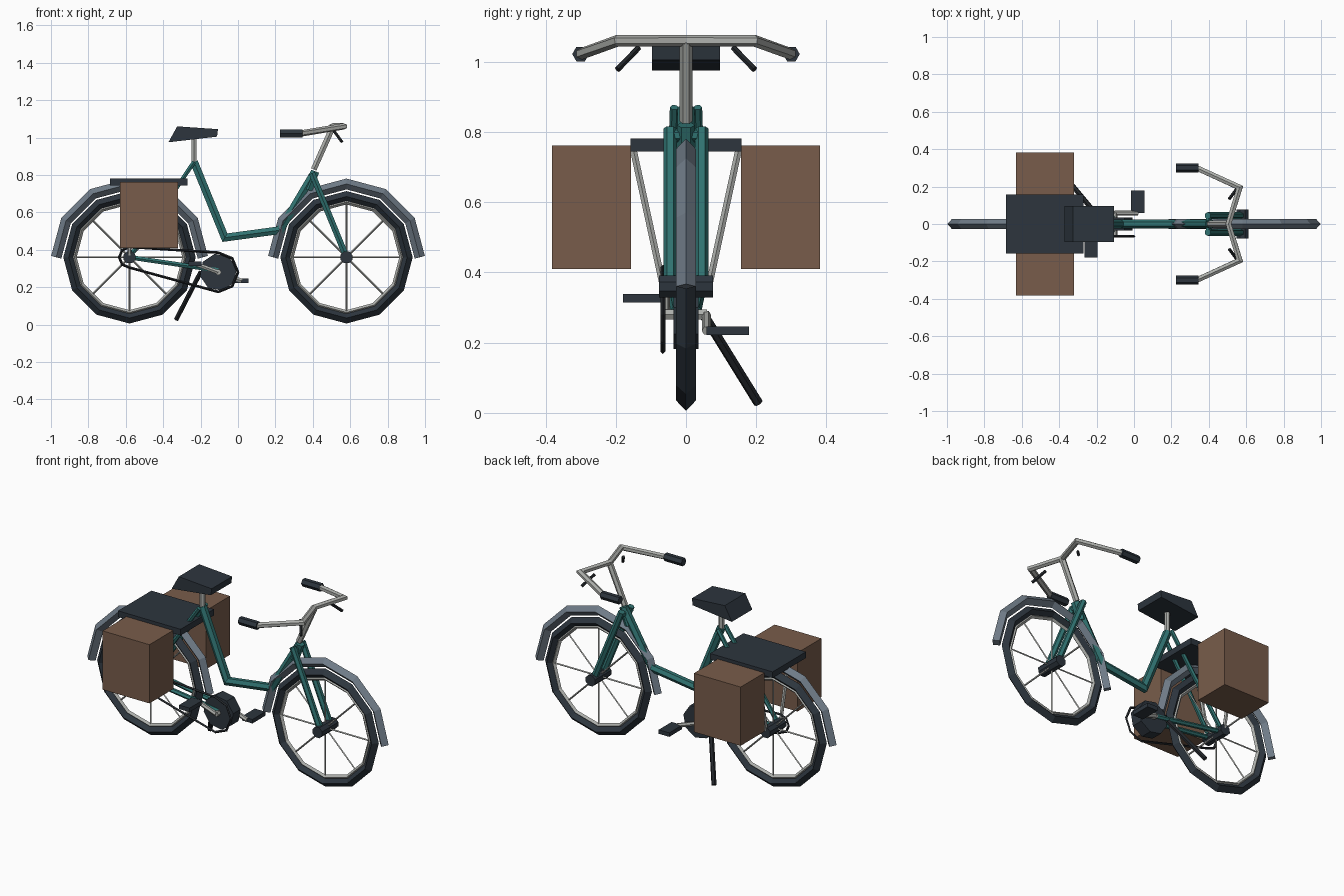
import bpy, bmesh
from math import sin, cos, tau, radians
from mathutils import Vector

if "Cube" in bpy.data.objects:
    bpy.data.objects.remove(bpy.data.objects["Cube"], do_unlink=True)


def material(name, r, g, b):
    m = bpy.data.materials.new(name)
    m.use_nodes = True
    m.diffuse_color = (r, g, b, 1)
    node = next(n for n in m.node_tree.nodes if n.type == 'BSDF_PRINCIPLED')
    node.inputs["Base Color"].default_value = (r, g, b, 1)
    return m


TEAL = material("teal paint", 0.03, 0.17, 0.165)
SLATE = material("dark slate", 0.026, 0.036, 0.048)
BLACK = material("charcoal", 0.016, 0.019, 0.023)
SILVER = material("silver metal", 0.42, 0.43, 0.41)
GREY = material("blue grey", 0.16, 0.20, 0.245)
BROWN = material("brown leather", 0.19, 0.108, 0.07)


def finish(name, bm, mat):
    bmesh.ops.recalc_face_normals(bm, faces=bm.faces)
    me = bpy.data.meshes.new(name)
    bm.to_mesh(me)
    bm.free()
    me.materials.append(mat)
    ob = bpy.data.objects.new(name, me)
    bpy.context.collection.objects.link(ob)
    return ob


def add_tube(bm, pts, r, sides=6, up=(0, 1, 0), closed=False):
    """Sweep a polygon along points with mitred corners."""
    pts = [Vector(p) for p in pts]
    n, up, rings = len(pts), Vector(up), []
    for i, p in enumerate(pts):
        before = (p - pts[i - 1]).normalized() if i or closed else None
        after = (pts[(i + 1) % n] - p).normalized() if i < n - 1 or closed else None
        d = before or after
        t = (d + (after or d)).normalized()
        a = (up - t * up.dot(t)).normalized()
        b = t.cross(a) / t.dot(d)
        rings.append([bm.verts.new(p + r * (a * cos(tau * k / sides) + b * sin(tau * k / sides)))
                      for k in range(sides)])
    for i in range(n if closed else n - 1):
        r0, r1 = rings[i], rings[(i + 1) % n]
        for k in range(sides):
            j = (k + 1) % sides
            bm.faces.new((r0[k], r0[j], r1[j], r1[k]))
    if not closed:
        bm.faces.new(rings[0])
        bm.faces.new(rings[-1])


def tube(name, pts, r, mat, **kw):
    bm = bmesh.new()
    add_tube(bm, pts, r, **kw)
    return finish(name, bm, mat)


def prism(name, profile, y0, y1, mat):
    """Extrude an xz profile from y0 to y1."""
    bm = bmesh.new()
    face = bm.faces.new([bm.verts.new((x, y0, z)) for x, z in profile])
    ext = bmesh.ops.extrude_face_region(bm, geom=[face])
    verts = [v for v in ext["geom"] if isinstance(v, bmesh.types.BMVert)]
    bmesh.ops.translate(bm, verts=verts, vec=(0, y1 - y0, 0))
    return finish(name, bm, mat)


def box(name, x0, x1, y0, y1, z0, z1, mat):
    return prism(name, [(x0, z0), (x1, z0), (x1, z1), (x0, z1)], y0, y1, mat)


def arc(cx, cz, r, start, end, steps, y=0.0):
    angles = [radians(start + (end - start) * i / steps) for i in range(steps + 1)]
    return [(cx + r * cos(a), y, cz + r * sin(a)) for a in angles]


AXLE_X, AXLE_Z = 0.58, 0.36
CRANK_X, CRANK_Z = -0.105, 0.28

# Wheels and mudguards
for label, x in (("front", AXLE_X), ("rear", -AXLE_X)):
    circle = lambda r: arc(x, AXLE_Z, r, 0, 360, 12)[:-1]
    tube(label + "_tyre", circle(0.325), 0.028, SLATE, sides=4, closed=True)
    tube(label + "_rim", circle(0.295), 0.012, SILVER, sides=4, closed=True)
    tube(label + "_hub", [(x, -0.077, AXLE_Z), (x, 0.077, AXLE_Z)], 0.034, SLATE,
         sides=8, up=(1, 0, 0.4))
    tube(label + "_mudguard", arc(x, AXLE_Z, 0.392, 0, 180, 6), 0.028, GREY, sides=4)
    bm = bmesh.new()
    for end in arc(x, AXLE_Z, 0.29, 0, 315, 7):
        add_tube(bm, [(x, 0, AXLE_Z), end], 0.005, sides=4)
    finish(label + "_spokes", bm, SILVER)

# Step-through frame
tube("main_frame", [(-0.235, 0, 0.87), (-0.07, 0, 0.465), (0.225, 0, 0.505), (0.40, 0, 0.80)],
     0.024, TEAL)
tube("head_tube", [(0.375, 0, 0.72), (0.412, 0, 0.82)], 0.026, TEAL)
tube("fork_crown", [(0.40, -0.05, 0.79), (0.40, 0.05, 0.79)], 0.018, TEAL, up=(0, 0, 1))
for side, s in (("left", 1), ("right", -1)):
    tube(side + "_fork_leg", [(0.395, s * 0.045, 0.81), (AXLE_X, s * 0.045, AXLE_Z)], 0.019, TEAL)
    tube(side + "_seat_stay", [(-0.235, s * 0.033, 0.87), (-AXLE_X, s * 0.05, AXLE_Z)], 0.013, TEAL)
    tube(side + "_chain_stay", [(-AXLE_X, s * 0.045, AXLE_Z), (CRANK_X, s * 0.03, 0.29)],
         0.014, TEAL)

# Saddle
tube("seat_post", [(-0.235, 0, 0.85), (-0.235, 0, 1.0)], 0.016, SILVER)
prism("seat", [(-0.372, 0.975), (-0.112, 1.005), (-0.107, 1.045), (-0.325, 1.06)],
      -0.097, 0.097, SLATE)

# Handlebars
tube("handlebar_stem", [(0.405, 0, 0.83), (0.508, 0, 1.06)], 0.018, SILVER)
bar = [(0.335, 0.30, 1.022), (0.565, 0.195, 1.06), (0.505, 0, 1.06)]
tube("handlebar", bar + [(x, -y, z) for x, y, z in bar[1::-1]], 0.017, SILVER, up=(0, 0, 1))
for side, s in (("left", 1), ("right", -1)):
    tube(side + "_grip", [(0.345, s * 0.30, 1.022), (0.225, s * 0.30, 1.022)], 0.024, SLATE)
    tube(side + "_brake_lever", [(0.51, s * 0.135, 1.04), (0.555, s * 0.195, 0.978)], 0.009, BLACK)

# Luggage rack and panniers
box("rack", -0.685, -0.27, -0.158, 0.158, 0.745, 0.782, SLATE)
for side, s in (("left", 1), ("right", -1)):
    box(side + "_pannier", -0.63, -0.32, s * 0.156, s * 0.382, 0.41, 0.762, BROWN)
    tube(side + "_rack_strut", [(-AXLE_X, s * 0.065, AXLE_Z), (-AXLE_X, s * 0.15, 0.75)],
         0.011, SILVER, up=(1, 0, 0))

# Drivetrain
tube("chainring", [(CRANK_X, -0.035, CRANK_Z), (CRANK_X, 0.035, CRANK_Z)], 0.1, SLATE,
     sides=8, up=(1, 0, 0.2))
tube("crank_axle", [(CRANK_X, -0.06, CRANK_Z), (CRANK_X, 0.06, CRANK_Z)], 0.016, SILVER,
     up=(1, 0, 0))
loop = arc(-AXLE_X, AXLE_Z, 0.055, 90, 270, 4, -0.066) + arc(CRANK_X, CRANK_Z, 0.105, -90, 90, 4, -0.066)
tube("chain", loop, 0.007, BLACK, sides=4, closed=True)
for side, s in (("left", 1), ("right", -1)):
    px, pz = CRANK_X + s * 0.125, CRANK_Z - s * 0.046
    tube(side + "_crank", [(CRANK_X, s * 0.058, CRANK_Z), (px, s * 0.058, pz)], 0.013, SILVER)
    box(side + "_pedal", px - 0.035, px + 0.035, s * 0.058, s * 0.18, pz - 0.012, pz + 0.012, SLATE)

# Kickstand
tube("kickstand", [(-0.20, 0.05, 0.28), (-0.33, 0.206, 0.028)], 0.014, BLACK)
